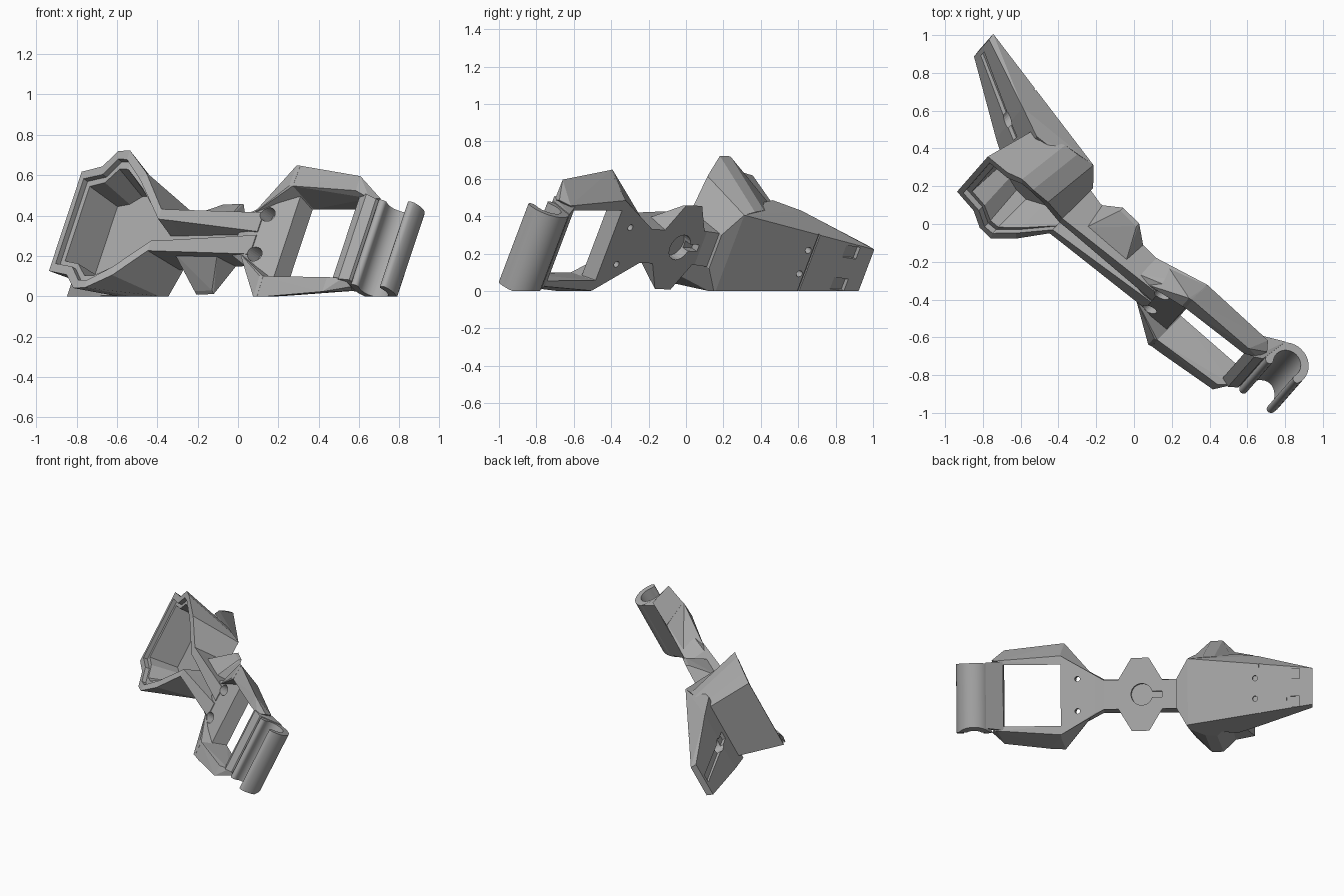
import bpy, bmesh, math
from mathutils import Matrix, Vector

old = bpy.data.objects.get("Cube")
if old:
    bpy.data.objects.remove(old, do_unlink=True)

grey = bpy.data.materials.new("plain grey")
grey.use_nodes = True
grey.diffuse_color = (0.4, 0.4, 0.4, 1)
grey.node_tree.nodes["Principled BSDF"].inputs["Base Color"].default_value = (0.4, 0.4, 0.4, 1)

# Part frame: length towards the hook, width, and height of the front above the back
length = Vector((0.707, -0.707, 0))
width = Vector((0.317, 0.317, 0.894))
height = Vector((-0.632, -0.632, 0.449))
long_axis = (length + 0.03 * width).normalized()
wide_axis = (width - 0.03 * length).normalized()
frame = Matrix((long_axis, wide_axis, height)).transposed().to_4x4()
frame.translation = 0.168 * wide_axis
parts = []


def finish(name, bm, keep=True):
    bmesh.ops.recalc_face_normals(bm, faces=bm.faces)
    mesh = bpy.data.meshes.new(name)
    bm.to_mesh(mesh)
    bm.free()
    mesh.materials.append(grey)
    obj = bpy.data.objects.new(name, mesh)
    bpy.context.collection.objects.link(obj)
    if keep:
        parts.append(obj)
    return obj


def hull(name, points, mirror=True, keep=True):
    bm = bmesh.new()
    for u, w, f in points:
        bm.verts.new((u, w, f))
        if mirror:
            bm.verts.new((u, -w, f))
    res = bmesh.ops.convex_hull(bm, input=bm.verts)
    junk = {g for g in res["geom_interior"] + res["geom_unused"] if isinstance(g, bmesh.types.BMVert)}
    bmesh.ops.delete(bm, geom=list(junk), context="VERTS")
    bmesh.ops.dissolve_limit(bm, angle_limit=0.02, verts=bm.verts, edges=bm.edges)
    return finish(name, bm, keep)


def pair(name, points):
    return [hull(side + name, [(u, s * w, f) for u, w, f in points], False)
            for side, s in (("left_", 1), ("right_", -1))]


def box(us, ws, fs):
    return hull("cutter", [(u, w, f) for u in us for w in ws for f in fs], False, False)


def drill(u, w, f0, f1, r):
    bm = bmesh.new()
    bmesh.ops.create_cone(bm, cap_ends=True, segments=24, radius1=r, radius2=r, depth=f1 - f0,
                          matrix=Matrix.Translation((u, w, (f0 + f1) / 2)))
    return finish("cutter", bm, False)


def cut(obj, cutter):
    cutter.hide_render = True
    mod = obj.modifiers.new("cut", "BOOLEAN")
    mod.operation, mod.solver, mod.object = "DIFFERENCE", "EXACT", cutter
    bpy.context.view_layer.objects.active = obj
    bpy.ops.object.modifier_apply(modifier=mod.name)
    bpy.data.objects.remove(cutter, do_unlink=True)


def strips(bm, rings, closed):
    for a, b in zip(rings, rings[1:]):
        for i in range(len(a) if closed else len(a) - 1):
            j = (i + 1) % len(a)
            bm.faces.new((a[i], a[j], b[j], b[i]))


# Tapered tail
tail = hull("tail", [(-.36, .236, .12), (-.28, .1, .15), (-1.23, .15, -.066), (-1.225, .15, -.025),
                     (-.84, .25, .175), (-.68, .27, .25), (-.4, .24, .2), (-.28, .1, .2)])
for s in (1, -1):
    cut(tail, drill(-.83, s * .07 + .02, -.1, .06, .018))
    cut(tail, box((-1.14, -1.05), sorted((s * .06 + .02, s * .13 + .02)), (-.1, -.025)))
cut(tail, box((-.868, -.857), (-.4, .4), (-.1, .02)))
cut(tail, hull("cutter", [(-1.2, .03, -.03), (-1.2, .03, .2), (-.76, .03, .19), (-.76, .03, .4)], True, False))
cut(tail, drill(-.86, 0, .08, .4, .045))

# Hollow head: outer base, rim, inner lip, stepped ledge and floor, given for one half
base = [(-.72, .22, .23), (-.66, .24, .21), (-.54, .25, .16), (-.46, .245, .145), (-.36, .236, .12), (-.28, .1, .17)]
rim = [(-.787, .275, .54), (-.655, .3, .54), (-.57, .38, .547), (-.49, .38, .547), (-.39, .285, .49), (-.28, .115, .415)]
lip = [(-.757, .235, .54), (-.635, .255, .54), (-.555, .335, .545), (-.5, .335, .54), (-.41, .24, .49), (-.28, .06, .415)]
step = [(u, w, f - .03) for u, w, f in lip]
ledge = [(u + .2 * max(0, -.62 - u), w * .88, f) for u, w, f in step]
floor = [(-.72, .2, .3), (-.64, .21, .3), (-.57, .25, .3), (-.5, .25, .3), (-.41, .15, .3), (-.28, .024, .3)]
bm = bmesh.new()
rings = []
for half in (base, rim, lip, step, ledge, floor):
    full = [(u, -w, f) for u, w, f in reversed(half)] + half
    rings.append([bm.verts.new(p) for p in full])
strips(bm, rings, False)
bm.faces.new(rings[0])
bm.faces.new(rings[-1])
bm.faces.new([r[0] for r in rings] + [r[-1] for r in reversed(rings)])
finish("hollow_head", bm)

# Handle with a narrowing channel along its front
bm = bmesh.new()
rings = []
for u, back, front, deep, c in ((-.28, .17, .415, .3, .06), (-.2, .186, .405, .3, .055), (.36, .186, .34, .32, .01)):
    half = [(.1, back), (.115, front), (c, front), (c * .4, deep)]
    full = half + [(-w, f) for w, f in reversed(half)]
    rings.append([bm.verts.new((u, w, f)) for w, f in full])
strips(bm, rings, True)
bm.faces.new(rings[0])
bm.faces.new(rings[-1])
handle = finish("handle", bm)
cut(handle, drill(-.04, 0, .1, .24, .074))
cut(handle, box((-.18, -.04), (-.02, .02), (.1, .23)))

# Side wings of the middle boss
pair("wing", [(.03, .25, .186), (-.09, .25, .186), (.13, .085, .186), (-.19, .085, .186),
              (.12, .1, .33), (-.16, .1, .35), (.03, .24, .205), (-.09, .24, .205)])

# Paddle: cross bar, shoulders and side rails around a window
bar = hull("paddle_cross_bar", [(.22, .1, .186), (.28, .125, .18), (.515, .27, .175), (.3, .115, .34),
                                (.36, .13, .335), (.515, .27, .28), (.22, .11, .33)])
shoulders = pair("paddle_shoulder", [(.28, .12, .18), (.29, .11, .34), (.52, .21, .175), (.52, .27, .175),
                                     (.5, .365, .355), (.5, .25, .36), (.52, .25, .355), (.52, .365, .35)])
pair("paddle_rail", [(.515, .21, .175), (.515, .27, .175), (.515, .365, .35), (.515, .25, .355), (.91, .32, .3),
                     (.91, .24, .3), (.92, .21, .15), (.95, .24, .145), (.99, .245, .2), (.97, .22, .25)])
for s, shoulder in zip((1, -1), shoulders):
    for part in (bar, shoulder, handle):
        cut(part, drill(.4, s * .11, .1, .5, .018))
        cut(part, drill(.38, s * .11, .26, .5, .038))

# Sloped end bar that carries the hook
hull("paddle_end_bar", [(.907, .235, .15), (.907, .235, .26), (.96, .235, .27), (1.0, .225, .235), (1.02, .225, .07)])

# Open hook with rounded lips, extruded across the width
centre, outer, inner = Vector((1.108, .155)), .12, .076
start, end = math.radians(-15), math.radians(215)


def arc(cx, cy, r, a0, a1, n):
    return [(cx + r * math.cos(a0 + (a1 - a0) * i / n), cy - r * math.sin(a0 + (a1 - a0) * i / n)) for i in range(n + 1)]


mid, lip_r = (outer + inner) / 2, (outer - inner) / 2


def hook_lip(a, turn):
    return arc(centre.x + mid * math.cos(a), centre.y - mid * math.sin(a), lip_r, turn, turn + math.pi, 6)[1:-1]


profile = arc(*centre, outer, start, end, 28) + hook_lip(end, end)
profile += arc(*centre, inner, end, start, 28) + hook_lip(start, start + math.pi)
bm = bmesh.new()
rings = [[bm.verts.new((u, w, f)) for u, f in profile] for w in (-.25, .22)]
strips(bm, rings, True)
for ring in rings:
    bm.faces.new(ring)
hook = finish("hook", bm)

# Tilt the parts into place and trim them flat on the ground
for obj in parts:
    bm = bmesh.new()
    bm.from_mesh(obj.data)
    bm.transform(frame)
    res = bmesh.ops.bisect_plane(bm, geom=bm.verts[:] + bm.edges[:] + bm.faces[:], plane_co=(0, 0, 0),
                                 plane_no=(0, 0, 1), clear_inner=True)
    rim_edges = [g for g in res["geom_cut"] if isinstance(g, bmesh.types.BMEdge)]
    if rim_edges:
        bmesh.ops.holes_fill(bm, edges=rim_edges, sides=0)
        bmesh.ops.recalc_face_normals(bm, faces=bm.faces)
    bm.to_mesh(obj.data)
    bm.free()

bpy.ops.object.select_all(action="DESELECT")
hook.select_set(True)
bpy.context.view_layer.objects.active = hook
bpy.ops.object.shade_smooth_by_angle(angle=math.radians(35))
